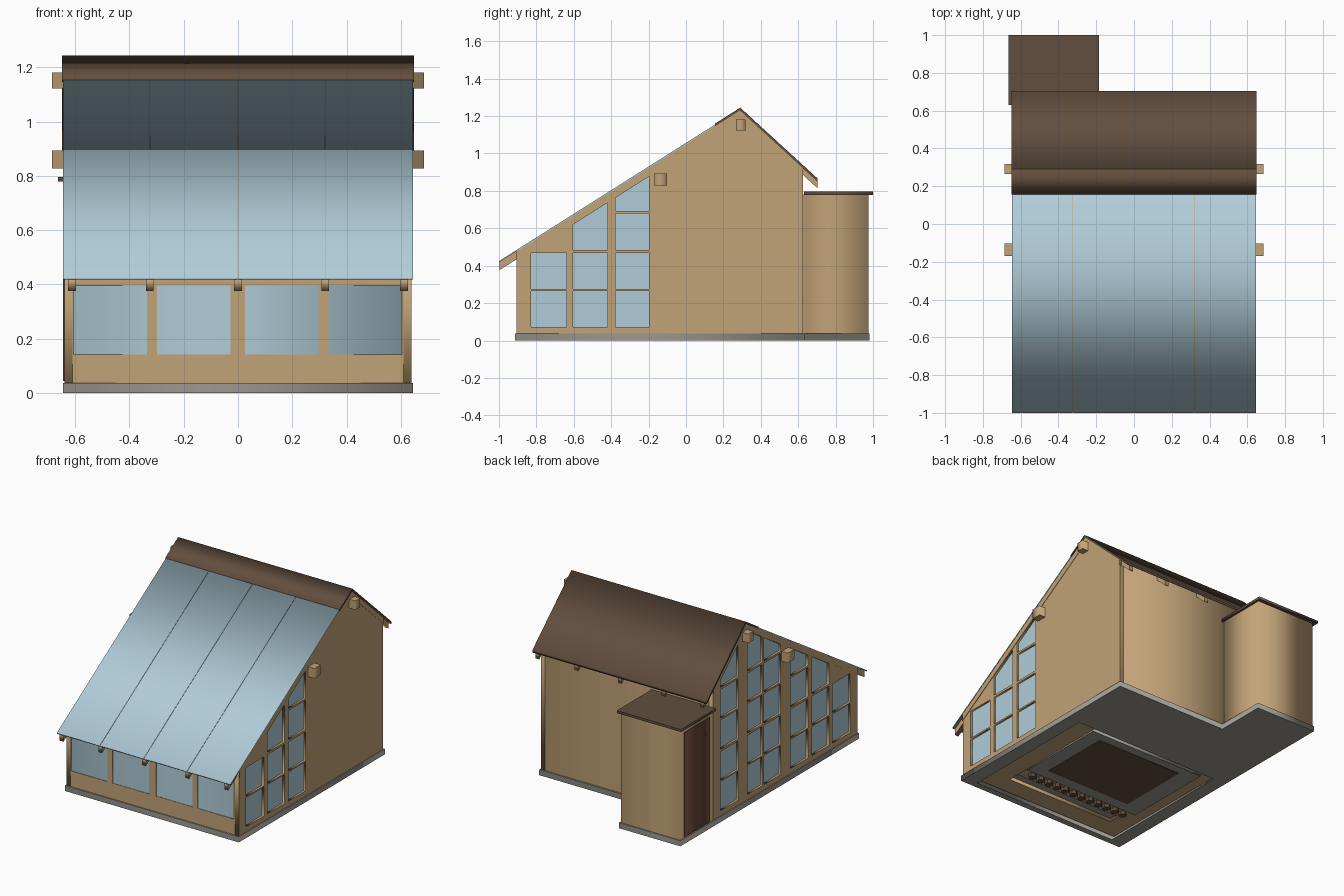
import bpy
from math import pi

if "Cube" in bpy.data.objects:
    bpy.data.objects.remove(bpy.data.objects["Cube"])


def material(name, rgb):
    m = bpy.data.materials.new(name)
    lin = [((c / 255 + 0.055) / 1.055) ** 2.4 for c in rgb]
    m.diffuse_color = (*lin, 1)
    m.use_nodes = True
    m.node_tree.nodes["Principled BSDF"].inputs["Base Color"].default_value = m.diffuse_color
    return m


TAN = material("tan wood", (194, 163, 119))
GLASS = material("pale blue glass", (176, 204, 216))
BROWN = material("brown roofing", (98, 78, 62))
GRAY = material("gray concrete", (156, 152, 144))
DOOR = material("dark red brown", (104, 70, 54))

# Orientation of a flat outline: (x, y), (x, z) or (y, z)
ROT = {"xy": (0, 0, 0), "xz": (pi / 2, 0, 0), "yz": (pi / 2, 0, pi / 2)}


def panel(name, plane, outline, lo, hi, mat, holes=()):
    """Extrude an outline with optional holes between lo and hi across its plane."""
    cu = bpy.data.curves.new(name, 'CURVE')
    cu.dimensions = '2D'
    cu.fill_mode = 'BOTH'
    cu.extrude = (hi - lo) / 2
    for loop in [outline, *holes]:
        sp = cu.splines.new('POLY')
        sp.points.add(len(loop) - 1)
        for p, (a, b) in zip(sp.points, loop):
            p.co = (a, b, 0, 1)
        sp.use_cyclic_u = True
    ob = bpy.data.objects.new(name, cu)
    bpy.context.collection.objects.link(ob)
    mid = (lo + hi) / 2
    ob.rotation_euler = ROT[plane]
    ob.location = {"xy": (0, 0, mid), "xz": (0, mid, 0), "yz": (mid, 0, 0)}[plane]
    bpy.ops.object.select_all(action='DESELECT')
    ob.select_set(True)
    bpy.context.view_layer.objects.active = ob
    bpy.ops.object.convert(target='MESH')
    ob = bpy.context.object
    ob.data.materials.clear()
    ob.data.materials.append(mat)
    return ob


def rect(a0, a1, b0, b1):
    return [(a0, b0), (a1, b0), (a1, b1), (a0, b1)]


def box(name, x0, x1, y0, y1, z0, z1, mat):
    return panel(name, "xy", rect(x0, x1, y0, y1), z0, z1, mat)


RIDGE = 0.29


def roof_z(y):
    return 1.242 - (0.632 * (RIDGE - y) if y < RIDGE else 0.915 * (y - RIDGE))


def slope(y0, y1, top, bottom):
    """Side profile of a strip lying under the roof line."""
    return [(y0, roof_z(y0) - top), (y1, roof_z(y1) - top),
            (y1, roof_z(y1) - bottom), (y0, roof_z(y0) - bottom)]


# Foundation with an opening under the planted area
panel("foundation", "xy",
      [(-0.646, -0.913), (0.646, -0.913), (0.646, 0.635), (-0.19, 0.635),
       (-0.19, 0.982), (-0.646, 0.982)], 0, 0.037, GRAY,
      [rect(-0.55, 0.55, -0.87, 0.12)])

# Inside the opening: floor, beds, soil and pots
box("inner_floor", -0.47, 0.41, -0.55, 0.09, 0.004, 0.036, GRAY)
box("soil_bed", -0.34, 0.305, -0.47, 0.03, 0.001, 0.006, BROWN)
for s in (-1, 1):
    box("side_bed", s * 0.48 - 0.069, s * 0.48 + 0.069, -0.72, 0.119, 0.012, 0.036, TAN)
box("front_bed", -0.549, 0.549, -0.85, -0.72, 0.012, 0.036, TAN)
box("pot_shelf", -0.47, 0.41, -0.66, -0.55, 0.025, 0.036, TAN)
box("bed_floor", -0.56, 0.56, -0.88, 0.13, 0.037, 0.042, GRAY)
for i in range(12):
    bpy.ops.mesh.primitive_cylinder_add(vertices=6, radius=0.026, depth=0.03,
                                        location=(-0.41 + i * 0.067, -0.6, 0.016))
    pot = bpy.context.object
    pot.name = "pot"
    pot.data.materials.append(BROWN)

# Gable walls: window columns cut to the roof slope
ROWS = [(0.072, 0.265), (0.275, 0.468), (0.484, 0.679), (0.692, 0.885), (0.9, 2)]
COLS = [(-0.828, -0.64), (-0.603, -0.421), (-0.378, -0.197),
        (-0.09, 0.085), (0.105, 0.262), (0.36, 0.55)]


def panes(cols):
    out = []
    for y0, y1 in cols:
        ta, tb = roof_z(y0) - 0.057, roof_z(y1) - 0.057
        for z0, z1 in ROWS:
            if min(ta, tb) < z0 + 0.03:
                continue
            # a pane reaching the roof line takes its sloping top
            if min(ta, tb) < z1:
                out.append([(y0, z0), (y1, z0), (y1, tb), (y0, ta)])
                break
            out.append(rect(y0, y1, z0, z1))
    return out


def gable(m, drop):
    y0, y1 = -0.905 + m, 0.625 - m
    return [(y0, 0.035 + m), (y1, 0.035 + m), (y1, roof_z(y1) - drop),
            (RIDGE, roof_z(RIDGE) - drop), (y0, roof_z(y0) - drop)]


for s, name, cols in ((1, "right", COLS[:3]), (-1, "left", COLS)):
    a, b = sorted((s * 0.61, s * 0.64))
    panel(name + "_gable_wall", "yz", gable(0, 0.008), a, b, TAN, panes(cols))
    a, b = sorted((s * 0.615, s * 0.627))
    panel(name + "_gable_glass", "yz", gable(0.02, 0.03), a, b, GLASS)
    # edge trim under the roof
    a, b = sorted((s * 0.63, s * 0.643))
    panel(name + "_front_trim", "yz", slope(-0.905, RIDGE, 0.008, 0.054), a, b, TAN)
    panel(name + "_back_trim", "yz", slope(RIDGE, 0.625, 0.008, 0.054), a, b, TAN)

# Front wall with four wide windows
WINDOWS = [(-0.607, -0.336), (-0.299, -0.028), (0.026, 0.297), (0.334, 0.605)]
panel("front_wall", "xz", rect(-0.61, 0.61, 0.035, 0.47), -0.905, -0.875, TAN,
      [rect(a, b, 0.142, 0.397) for a, b in WINDOWS])
box("front_glass", -0.609, 0.609, -0.902, -0.89, 0.12, 0.42, GLASS)

# Back wall
box("back_wall", -0.61, 0.61, 0.595, 0.625, 0.035, 0.92, TAN)

# Rafters showing as tails at both eaves
for x in (-0.612, -0.325, 0, 0.322, 0.612):
    panel("front_rafter", "yz", slope(-0.998, RIDGE, 0.005, 0.052), x - 0.014, x + 0.014, TAN)
    panel("back_rafter", "yz", slope(RIDGE, 0.702, 0.009, 0.05), x - 0.014, x + 0.014, TAN)

# Beams running through the gables
box("ridge_beam", -0.686, 0.686, 0.266, 0.317, 1.122, 1.182, TAN)
box("middle_beam", -0.686, 0.686, -0.17, -0.102, 0.828, 0.894, TAN)

# Glass roof in four strips, brown ridge strip and back roof
EDGES = [-0.646, -0.325, 0, 0.322, 0.646]
for a, b in zip(EDGES, EDGES[1:]):
    panel("roof_glass", "yz", slope(-1, 0.157, 0.002, 0.009), a + 0.001, b - 0.001, GLASS)
panel("ridge_strip", "yz", slope(0.155, RIDGE, -0.003, 0.011), -0.648, 0.648, BROWN)
panel("back_roof", "yz", slope(RIDGE, 0.704, -0.003, 0.014), -0.648, 0.648, BROWN)

# Entrance annex with flat roof and door
box("annex_walls", -0.64, -0.2, 0.62, 0.975, 0.035, 0.782, TAN)
box("annex_roof", -0.664, -0.186, 0.63, 1.0, 0.779, 0.796, BROWN)
box("annex_door", -0.645, -0.638, 0.665, 0.935, 0.045, 0.745, DOOR)
